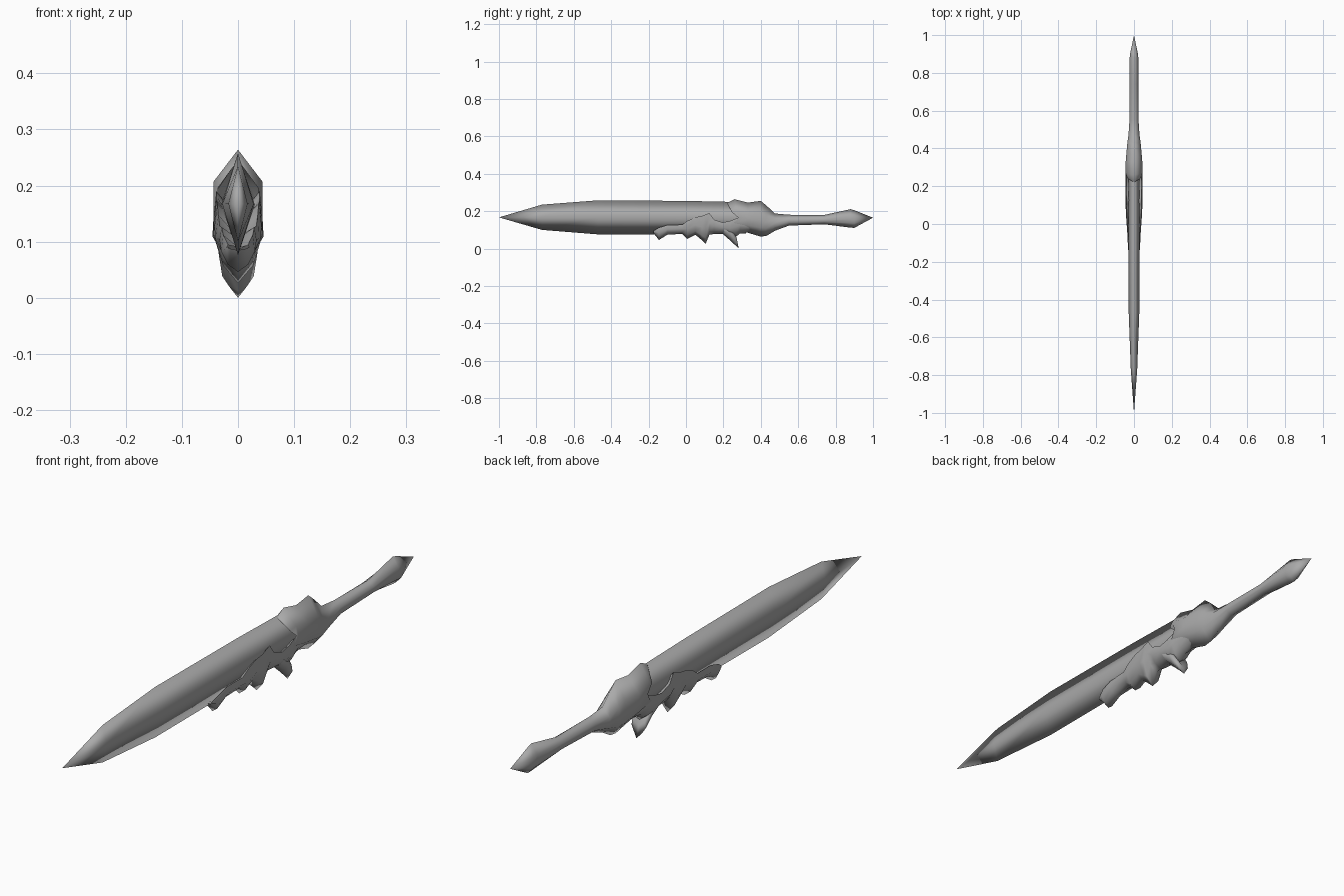
import bpy
import bmesh
from math import radians

if "Cube" in bpy.data.objects:
    bpy.data.objects.remove(bpy.data.objects["Cube"], do_unlink=True)

steel = bpy.data.materials.new("plain grey steel")
steel.use_nodes = True
grey = (0.4, 0.4, 0.4, 1)
steel.diffuse_color = grey
steel.node_tree.nodes["Principled BSDF"].inputs["Base Color"].default_value = grey


def loft(name, half_rings, sharp_angle):
    """Skin mirrored half rings, each running from the lower to the upper centre line."""
    bm = bmesh.new()
    rings = []
    for half in half_rings:
        mirrored = [(-x, y, z) for x, y, z in half[-2:0:-1]]
        rings.append([bm.verts.new(point) for point in half + mirrored])
    count = len(rings[0])
    for first, second in zip(rings, rings[1:]):
        for i in range(count):
            j = (i + 1) % count
            bm.faces.new((first[i], first[j], second[j], second[i]))
    bmesh.ops.remove_doubles(bm, verts=bm.verts[:], dist=0.0005)
    bmesh.ops.recalc_face_normals(bm, faces=bm.faces[:])
    mesh = bpy.data.meshes.new(name)
    bm.to_mesh(mesh)
    bm.free()
    mesh.materials.append(steel)
    part = bpy.data.objects.new(name, mesh)
    bpy.context.collection.objects.link(part)
    bpy.ops.object.select_all(action="DESELECT")
    bpy.context.view_layer.objects.active = part
    part.select_set(True)
    bpy.ops.object.shade_smooth_by_angle(angle=radians(sharp_angle))


# Blade: long diamond section, shaded softly all the way round its edges
# Stations: position along the length, lower edge, upper edge, half width
blade_stations = [
    (-1, 0.167, 0.167, 0), (-0.77, 0.1, 0.235, 0.017), (-0.47, 0.076, 0.258, 0.028),
    (0, 0.077, 0.255, 0.03), (0.32, 0.08, 0.248, 0.03),
]


def blade_ring(y, low, high, width):
    middle = (low + high) / 2
    return [(0, y, low), (width, y, middle), (0, y, high)]


loft("blade", [blade_ring(*s) for s in blade_stations], 180)


# Hilt: collar, grip and pommel in one skin, with a notched open mouth over the blade
hilt_stations = [
    (0.22, 0.1, 0.245, 0.036), (0.26, 0.095, 0.264, 0.044), (0.33, 0.085, 0.246, 0.044),
    (0.4, 0.064, 0.255, 0.038), (0.43, 0.068, 0.23, 0.035), (0.475, 0.095, 0.188, 0.029),
    (0.55, 0.123, 0.181, 0.024), (0.74, 0.13, 0.18, 0.023), (0.88, 0.112, 0.211, 0.023),
    (0.9, 0.111, 0.205, 0.021), (1, 0.165, 0.165, 0),
]


def hilt_ring(y, low, high, width):
    height = high - low
    notch = max(0, 0.28 - y)
    return [
        (0, y, low),
        (width, y + notch * 0.2, low + height * 0.25),
        (width, y + notch, low + height * 0.45),
        (width, y + notch * 0.4, low + height * 0.66),
        (0, y, high),
    ]


loft("hilt", [hilt_ring(*s) for s in hilt_stations], 180)


# Guard: ragged shell wrapped under the blade, its inner lip sloping down out of sight
# Stations: position, keel height, upper rim height, half width
guard_stations = [
    (-0.175, 0.085, 0.094, 0.02), (-0.145, 0.046, 0.112, 0.03), (-0.1, 0.074, 0.126, 0.033),
    (-0.02, 0.079, 0.128, 0.037), (0.007, 0.052, 0.148, 0.04), (0.05, 0.074, 0.168, 0.042),
    (0.085, 0.045, 0.174, 0.044), (0.105, 0.026, 0.182, 0.044), (0.125, 0.074, 0.19, 0.044),
    (0.15, 0.078, 0.155, 0.045), (0.195, 0.079, 0.14, 0.045), (0.235, 0.06, 0.148, 0.045),
    (0.265, 0.062, 0.16, 0.044), (0.29, 0.082, 0.16, 0.042), (0.34, 0.09, 0.15, 0.038),
]


def guard_ring(y, keel, rim, width):
    height = rim - keel
    return [
        (0, y, keel),
        (width * 0.6, y, keel + height * 0.2),
        (width, y, keel + height * 0.55),
        (width * 0.88, y, rim),
        (0, y, rim - height * 0.4),
    ]


loft("guard", [guard_ring(*s) for s in guard_stations], 100)


# Rear spike: claw sweeping down and back from the guard
claw_stations = [
    (0.2, 0.075, 0.13, 0.038), (0.24, 0.04, 0.105, 0.034), (0.27, 0.012, 0.06, 0.028),
    (0.282, 0, 0, 0),
]
loft("guard_claw", [guard_ring(*s) for s in claw_stations], 100)
